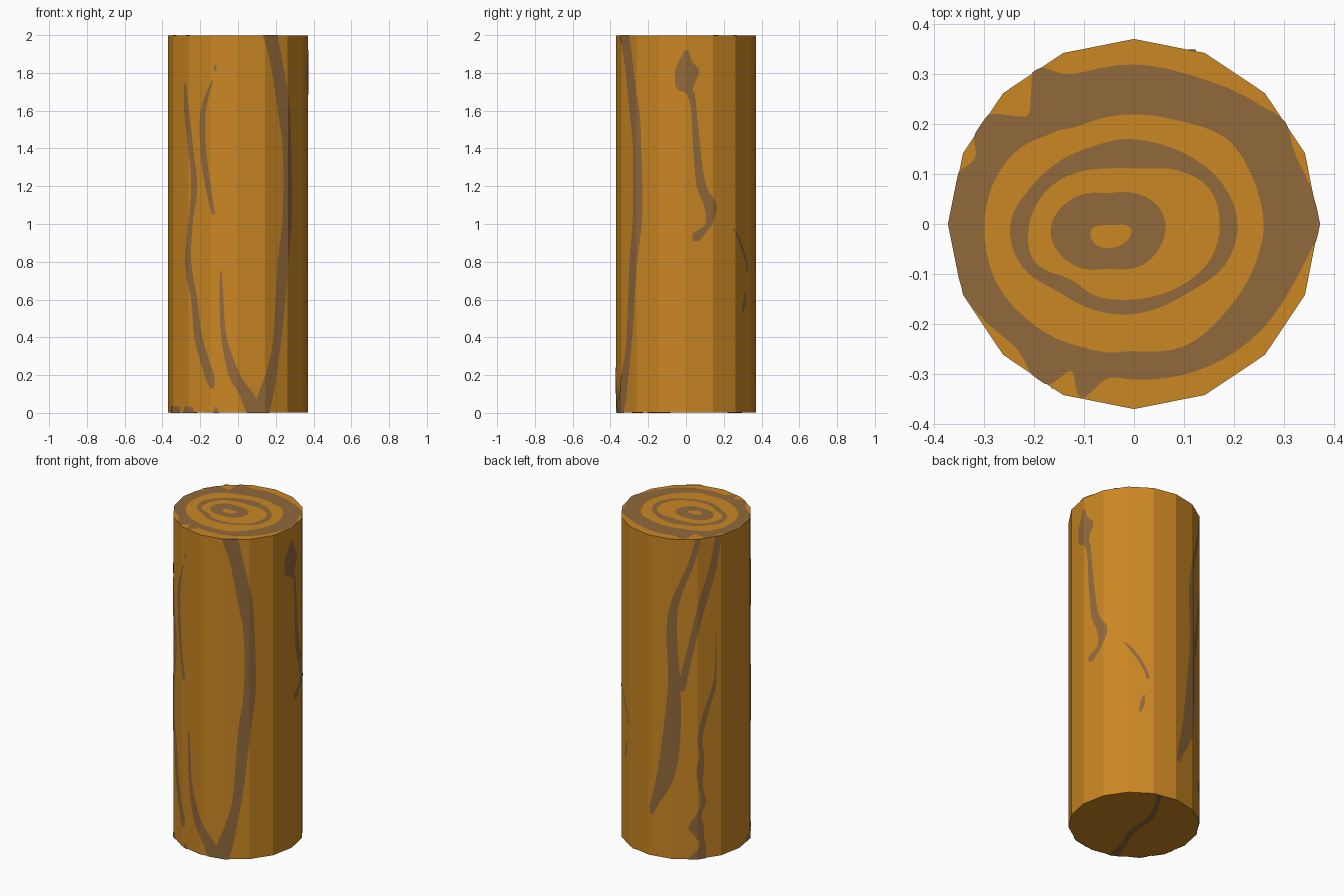
import bpy, bmesh, math

if "Cube" in bpy.data.objects:
    bpy.data.objects.remove(bpy.data.objects["Cube"])

R, H, T, STEP = 0.373, 2.0, 0.002, 22.5   # radius, height, plate offset, facet angle


def material(name, rgb):
    m = bpy.data.materials.new(name)
    m.diffuse_color = (*rgb, 1)
    m.use_nodes = True
    m.node_tree.nodes["Principled BSDF"].inputs["Base Color"].default_value = m.diffuse_color
    return m


WOOD = material("light wood", (0.595, 0.242, 0.017))
GRAIN = material("brown grain", (0.285, 0.141, 0.045))


def finish(name, bm, mat):
    me = bpy.data.meshes.new(name)
    bm.to_mesh(me)
    bm.free()
    me.materials.append(mat)
    ob = bpy.data.objects.new(name, me)
    bpy.context.collection.objects.link(ob)


def smooth(rows, n=4, closed=False):
    """Catmull-Rom through rows of numbers."""
    c = len(rows)
    get = lambda i: rows[i % c] if closed else rows[max(0, min(c - 1, i))]
    out = []
    for i in range(c if closed else c - 1):
        p = [get(i + k) for k in (-1, 0, 1, 2)]
        for s in range(n):
            t = s / n
            out.append([0.5 * (2 * b + (d - a) * t + (2 * a - 5 * b + 4 * d - e) * t * t
                               + (3 * b - a - 3 * d + e) * t ** 3) for a, b, d, e in zip(*p)])
    return out if closed else out + [list(rows[-1])]


def corner(k):
    a = math.radians(k * STEP)
    return R * math.cos(a), R * math.sin(a)


def side_grain(name, rows):
    """Rows of (z, start angle, end angle), top to bottom, wrapped on the facets."""
    bm = bmesh.new()
    pairs = []
    for z, a0, a1 in smooth(rows):
        z = min(H, max(0, z))
        pairs.append([bm.verts.new((a / STEP, z, 0)) for a in (a0, max(a1, a0 + 0.3))])
    for u, l in zip(pairs, pairs[1:]):
        bm.faces.new((l[0], l[1], u[1], u[0]))
    for k in range(-2, 17):
        bmesh.ops.bisect_plane(bm, geom=bm.verts[:] + bm.edges[:] + bm.faces[:],
                               plane_co=(k, 0, 0), plane_no=(1, 0, 0))
    for v in bm.verts:
        u, z = v.co.x, v.co.y
        k = math.floor(u + 1e-5)
        (x0, y0), (x1, y1), t = corner(k), corner(k + 1), u - k
        v.co = (x0 + (x1 - x0) * t, y0 + (y1 - y0) * t, z)
    finish(name, bm, GRAIN)


def ring(name, cx, cy, rows):
    """Closed band on the top: rows of (angle, inner radius, outer radius)."""
    bm = bmesh.new()
    rows = [(math.cos(math.radians(a)), math.sin(math.radians(a)), i, o) for a, i, o in rows]
    pairs = []
    for c, s, i, o in smooth(rows, 4, True):
        a = math.degrees(math.atan2(s, c))
        if cx == 0:  # keep the outer band on the end face
            o = min(o, R * math.cos(math.radians(STEP / 2)) / math.cos(math.radians(a % STEP - STEP / 2)))
        a = math.radians(a)
        pairs.append([bm.verts.new((cx + r * math.cos(a), cy + r * math.sin(a), H)) for r in (i, o)])
    for p, q in zip(pairs, pairs[1:] + pairs[:1]):
        bm.faces.new((p[0], p[1], q[1], q[0]))
    finish(name, bm, GRAIN)


# Log body: sixteen flat sides
bm = bmesh.new()
r = R - T
loops = [[bm.verts.new((r / R * corner(k)[0], r / R * corner(k)[1], z)) for k in range(16)]
         for z in (T, H - T)]
for k in range(16):
    j = (k + 1) % 16
    bm.faces.new((loops[0][k], loops[0][j], loops[1][j], loops[1][k]))
bm.faces.new(loops[1])
bm.faces.new(loops[0][::-1])
finish("log", bm, WOOD)

# Grain on the front
side_grain("front_long_grain", [(2, 290.5, 305), (1.85, 298, 310), (1.6, 305, 318), (1.4, 310, 320),
    (1.05, 310, 321), (.8, 305, 316), (.5, 302, 311), (.3, 298, 306.5), (.1, 287, 301), (0, 282, 297)])
side_grain("front_branch_grain", [(.75, 255, 256.5), (.6, 254.5, 258), (.4, 256, 260.5),
    (.2, 262, 272), (.1, 271, 283), (0, 277, 291)])
side_grain("front_left_grain", [(1.74, 219, 222), (1.6, 219, 226), (1.4, 225, 230), (1.2, 228, 234),
    (1, 225, 229.5), (.8, 220.5, 228), (.6, 228, 234), (.4, 231, 239), (.2, 241, 250), (.13, 247, 250)])
side_grain("front_short_grain", [(1.76, 248, 249.5), (1.6, 237, 242.5), (1.4, 237, 242.5),
    (1.25, 240, 246), (1.05, 248, 251)])
side_grain("front_fleck", [(1.84, 250, 252), (1.81, 250, 252)])

# Grain on the right
side_grain("right_knot_grain", [(1.92, -1, 2), (1.86, -6, 5), (1.81, -9, 11), (1.72, -8, 6), (1.66, 3, 8),
    (1.4, 6, 12), (1.2, 9, 17), (1.1, 15, 26), (1.0, 16, 22), (.95, 6, 16), (.91, 6, 11)])

# Grain on the back
side_grain("back_right_grain", [(.98, 41, 43), (.9, 50, 54), (.8, 59, 62), (.75, 61, 64)])
side_grain("back_right_fleck", [(.64, 58, 60), (.57, 55, 59), (.53, 54, 56)])
side_grain("back_wide_grain", [(2, 133, 138), (1.85, 127, 132.5), (1.6, 111.5, 119), (1.4, 107.5, 117),
    (1.1, 109, 120), (.75, 103.5, 120), (.5, 98, 114), (.33, 92, 100), (.26, 91, 95)])
side_grain("back_branch_grain", [(2, 152, 157.6), (1.8, 145.6, 153), (1.6, 136, 144),
    (1.4, 129, 135), (1.05, 117, 124)])
side_grain("back_wavy_grain", [(1.4, 152, 153), (1.15, 151, 153), (1.05, 148, 152), (.9, 140, 145),
    (.75, 135, 140), (.65, 137, 141), (.55, 134, 141), (.45, 136, 140), (.35, 138, 143), (.28, 134, 139),
    (.2, 127, 141), (.14, 133, 141), (.08, 137, 143), (0, 126, 143)])
for a0, a1 in ((193, 214), (218, 231), (249, 254)):
    side_grain("foot_fleck", [(.035, a0 + 2, a1 - 2), (0, a0, a1)])

# Growth rings on the top
ring("outer_ring", 0, 0, [(0, .26, .373), (22.5, .255, .352), (34, .255, .366), (45, .25, .345),
    (67.5, .225, .32), (90, .22, .32), (112.5, .223, .325), (122, .228, .37), (128, .24, .335),
    (135, .25, .305), (143, .268, .365), (150, .28, .37), (157.5, .288, .345), (166, .295, .373),
    (180, .3, .373), (202.5, .3, .37), (225, .285, .343), (236, .277, .365), (242, .272, .365),
    (247, .268, .32), (253, .265, .365), (260, .262, .315), (270, .255, .312), (292.5, .265, .32),
    (315, .255, .33), (337.5, .255, .34), (350, .258, .355)])
ring("middle_ring", -.02, 0, [(0, .192, .228), (22.5, .185, .213), (45, .152, .19), (67.5, .12, .175),
    (90, .112, .17), (112.5, .12, .168), (135, .143, .18), (157.5, .17, .2), (180, .19, .228),
    (202.5, .195, .222), (225, .155, .19), (247.5, .155, .183), (270, .152, .182), (292.5, .157, .182),
    (315, .17, .19), (337.5, .187, .218)])
ring("inner_ring", -.05, -.015, [(0, .045, .113), (22, .035, .112), (45, .018, .1), (90, .013, .077),
    (135, .018, .097), (180, .037, .118), (225, .037, .097), (270, .033, .075), (315, .037, .095)])

# Crack across the bottom: rows of (x, y, half width)
bm = bmesh.new()
path = smooth([(.105, .35, .02), (.03, .23, .016), (-.023, .105, .018), (-.04, -.073, .018),
               (-.085, -.18, .02), (-.136, -.33, .03)])
pairs = [[bm.verts.new((x - w, y, 0)), bm.verts.new((min(x + w, .125), y, 0))] for x, y, w in path]
for u, l in zip(pairs, pairs[1:]):
    bm.faces.new((u[0], u[1], l[1], l[0]))
finish("bottom_grain", bm, GRAIN)
